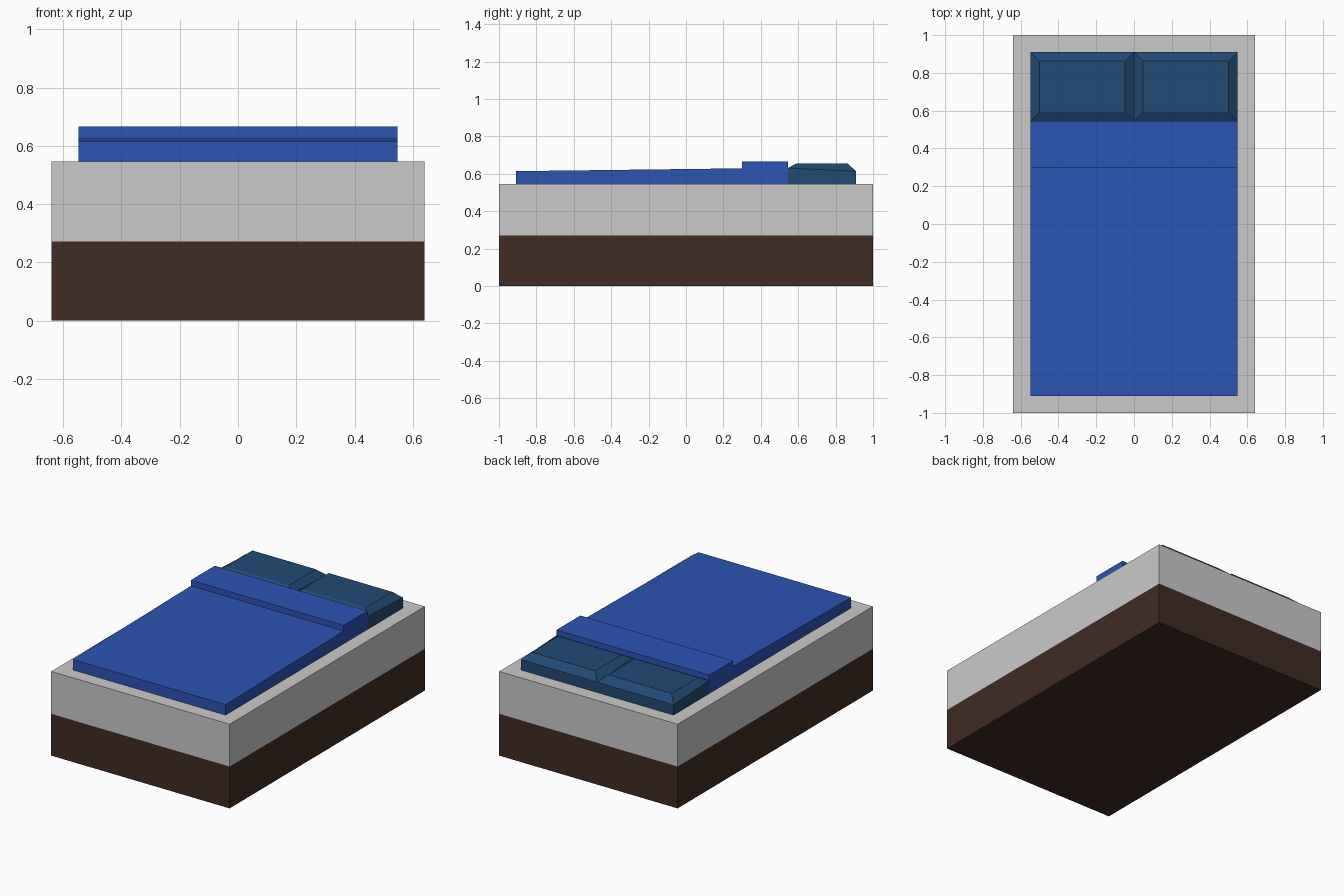
import bpy
import bmesh

if "Cube" in bpy.data.objects:
    bpy.data.objects.remove(bpy.data.objects["Cube"], do_unlink=True)


def material(name, rgb):
    mat = bpy.data.materials.new(name)
    mat.use_nodes = True
    mat.diffuse_color = (*rgb, 1)
    mat.node_tree.nodes["Principled BSDF"].inputs["Base Color"].default_value = (*rgb, 1)
    return mat


def make_object(name, bm, mat):
    bmesh.ops.recalc_face_normals(bm, faces=bm.faces)
    mesh = bpy.data.meshes.new(name)
    bm.to_mesh(mesh)
    bm.free()
    mesh.materials.append(mat)
    obj = bpy.data.objects.new(name, mesh)
    bpy.context.collection.objects.link(obj)
    return obj


def bridge_rings(name, rings, mat):
    """Closed solid through a stack of matching rings of points."""
    bm = bmesh.new()
    loops = [[bm.verts.new(p) for p in ring] for ring in rings]
    bm.faces.new(loops[0])
    bm.faces.new(loops[-1])
    n = len(loops[0])
    for a, b in zip(loops, loops[1:]):
        for i in range(n):
            j = (i + 1) % n
            bm.faces.new((a[i], a[j], b[j], b[i]))
    return make_object(name, bm, mat)


def rectangle(x0, x1, y0, y1, z_front, z_back):
    return [(x0, y0, z_front), (x1, y0, z_front), (x1, y1, z_back), (x0, y1, z_back)]


wood = material("dark brown wood", (0.051, 0.025, 0.017))
white = material("mattress white", (0.59, 0.59, 0.59))
blue = material("blanket blue", (0.024, 0.091, 0.456))
navy = material("pillow navy", (0.015, 0.069, 0.178))

HALF_W, BASE_TOP, BED_TOP = 0.64, 0.271, 0.546
COVER_W, HEAD_Y, FOLD_Y = 0.548, 0.91, 0.545

# Bed base and mattress
for name, low, high, mat in (("bed_base", 0, BASE_TOP, wood),
                             ("mattress", BASE_TOP, BED_TOP, white)):
    bridge_rings(name, [rectangle(-HALF_W, HALF_W, -1, 1, z, z) for z in (low, high)], mat)

# Blanket with its turned-over fold, a side profile swept across the bed
profile = [(-HEAD_Y, BED_TOP), (FOLD_Y, BED_TOP), (FOLD_Y, 0.666),
           (0.3, 0.666), (0.3, 0.629), (-HEAD_Y, 0.614)]
bridge_rings("blanket", [[(x, y, z) for y, z in profile] for x in (-COVER_W, COVER_W)], blue)

# Two pillows with sloped borders
INSET = 0.047
for name, x0, x1 in (("right_pillow", -COVER_W, 0), ("left_pillow", 0, COVER_W)):
    bridge_rings(name, [
        rectangle(x0, x1, FOLD_Y, HEAD_Y, BED_TOP, BED_TOP),
        rectangle(x0, x1, FOLD_Y, HEAD_Y, 0.631, 0.613),
        rectangle(x0 + INSET, x1 - INSET, FOLD_Y + INSET, HEAD_Y - INSET, 0.656, 0.656),
    ], navy)
